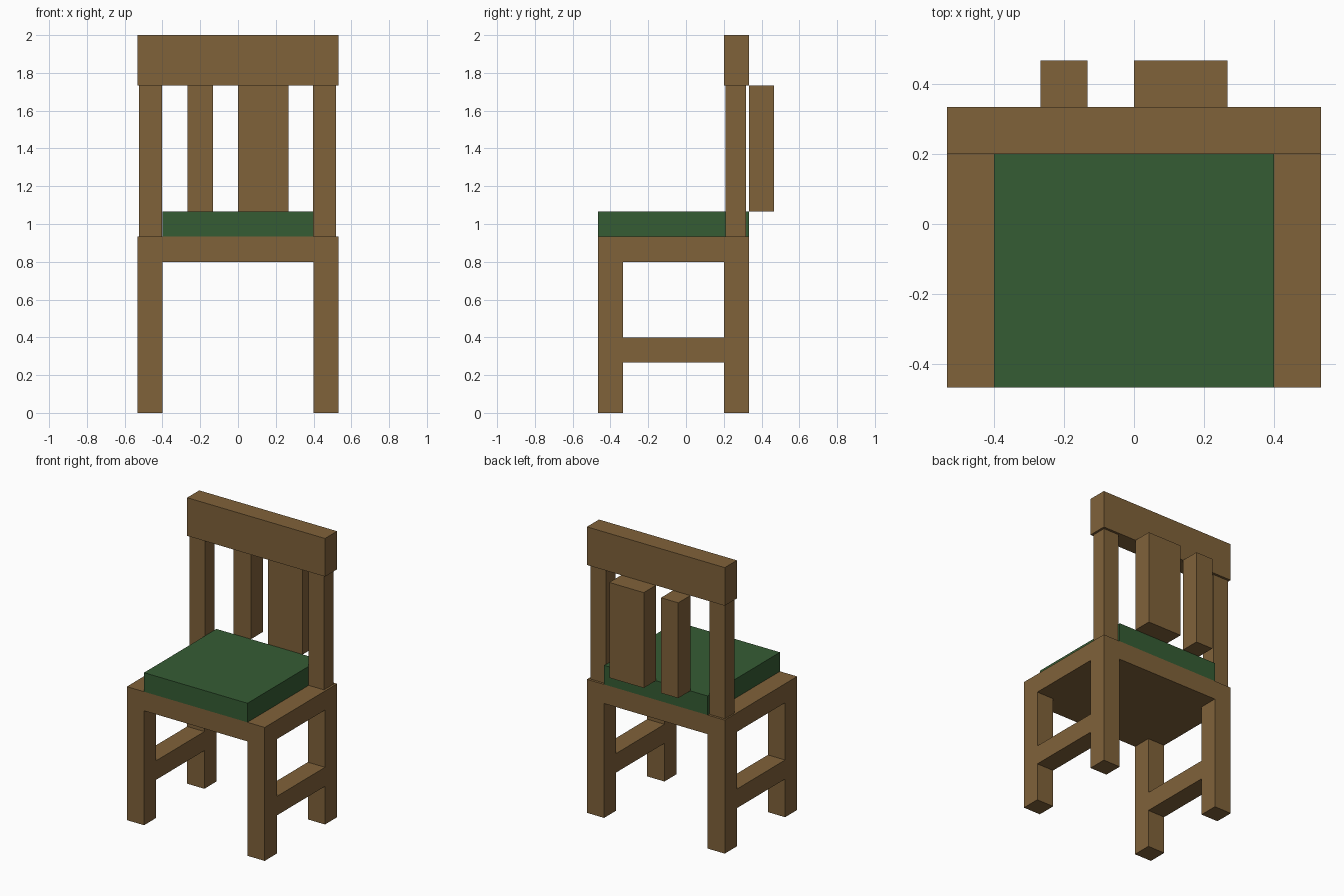
import bpy, bmesh
from mathutils import Vector

if "Cube" in bpy.data.objects:
    bpy.data.objects.remove(bpy.data.objects["Cube"])


def material(name, rgb):
    m = bpy.data.materials.new(name)
    m.diffuse_color = (*rgb, 1)
    m.use_nodes = True
    m.node_tree.nodes["Principled BSDF"].inputs["Base Color"].default_value = m.diffuse_color
    return m


WOOD = material("brown wood", (0.216, 0.122, 0.042))
GREEN = material("green fabric", (0.036, 0.107, 0.034))


def box(name, x, y, z, mat=WOOD):
    """Box from (min, max) ranges on each axis."""
    lo, hi = (Vector(c) for c in zip(x, y, z))
    bm = bmesh.new()
    bmesh.ops.create_cube(bm, size=1)
    for v in bm.verts:
        v.co = [hi[i] if v.co[i] > 0 else lo[i] for i in range(3)]
    mesh = bpy.data.meshes.new(name)
    bm.to_mesh(mesh)
    bm.free()
    mesh.materials.append(mat)
    ob = bpy.data.objects.new(name, mesh)
    bpy.context.collection.objects.link(ob)
    return ob


U = 2 / 15            # the chair sits on a grid of this step
FRONT, BACK = -3.5 * U, 2.5 * U

# Legs and side stretchers
for side, x in (("left", (-4 * U, -3 * U)), ("right", (3 * U, 4 * U))):
    box(f"front_leg_{side}", x, (FRONT, FRONT + U), (0, 6 * U))
    box(f"back_leg_{side}", x, (BACK - U, BACK), (0, 6 * U))
    box(f"stretcher_{side}", x, (FRONT + U, BACK - U), (2 * U, 3 * U))

# Seat and cushion
box("seat", (-4 * U, 4 * U), (FRONT, BACK), (6 * U, 7 * U))
box("cushion", (-3 * U, 3 * U), (FRONT, BACK), (7 * U, 8 * U), GREEN)

# Slightly thinner backrest posts
for side, x in (("left", (-0.523, -0.402)), ("right", (0.397, 0.518))):
    box(f"back_post_{side}", x, (0.21, 0.317), (7 * U, 13 * U))

# Top rail and the two slats behind it
box("top_rail", (-4 * U, 4 * U), (BACK - U, BACK), (13 * U, 15 * U))
box("narrow_slat", (-2 * U, -U), (BACK, BACK + U), (8 * U, 13 * U))
box("wide_slat", (0, 2 * U), (BACK, BACK + U), (8 * U, 13 * U))
